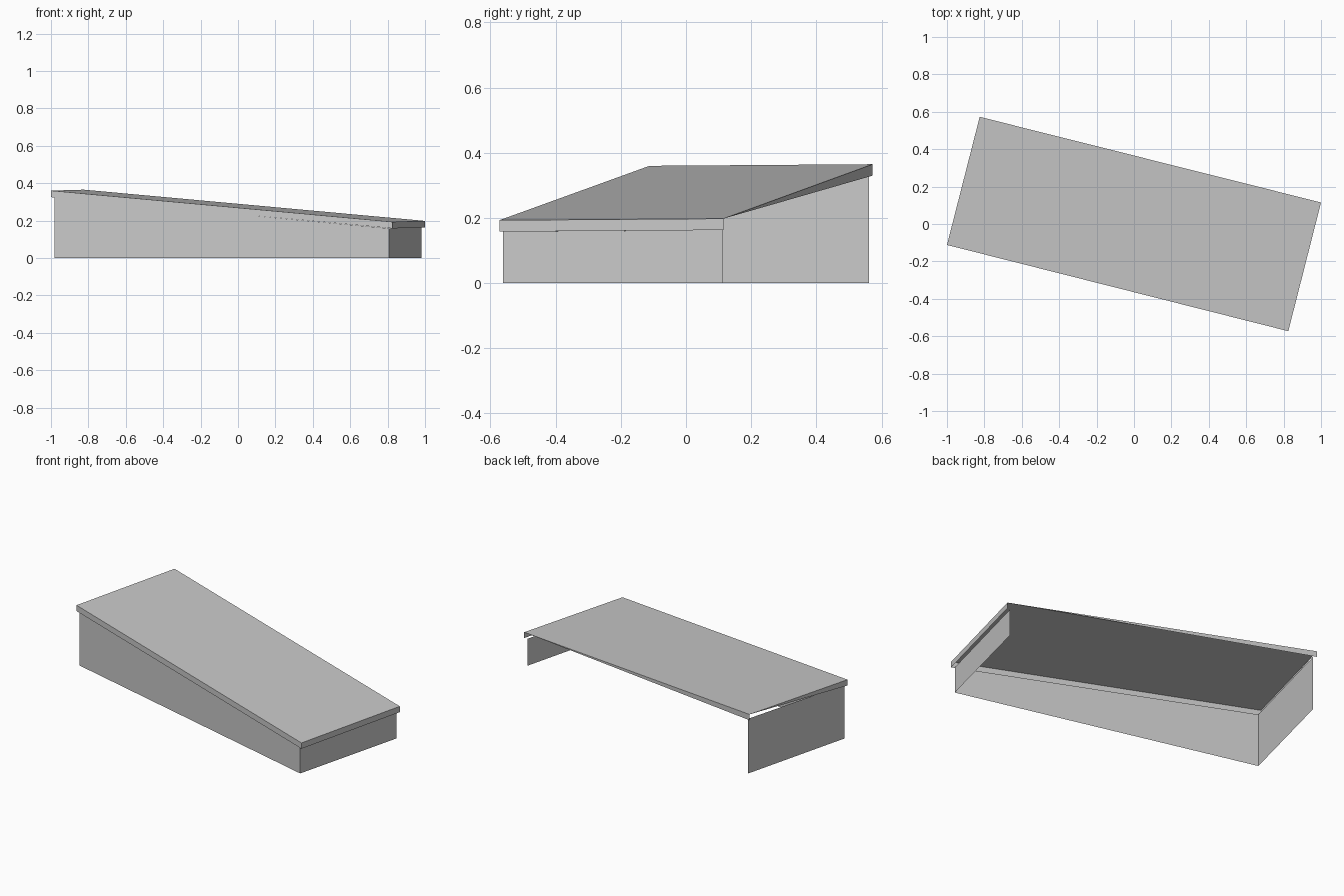
import bpy
import bmesh
from mathutils import Vector

old = bpy.data.objects.get("Cube")
if old:
    bpy.data.objects.remove(old, do_unlink=True)

GREY = (0.58, 0.58, 0.58, 1)
mat = bpy.data.materials.new("plain grey")
mat.use_nodes = True
mat.diffuse_color = GREY
mat.node_tree.nodes["Principled BSDF"].inputs["Base Color"].default_value = GREY

LIP = Vector((0, 0, 0.035))
INSET = 0.98

# Roof corners: high front, low front, low back, high back
HF, LF, LB, HB = [Vector(p) for p in (
    (-1, -0.112, 0.36), (0.825, -0.573, 0.193),
    (1, 0.115, 0.198), (-0.825, 0.573, 0.365))]


def sheet(name, *polygons):
    """Make one object from flat polygons."""
    bm = bmesh.new()
    for points in polygons:
        bm.faces.new([bm.verts.new(p) for p in points])
    bmesh.ops.remove_doubles(bm, verts=bm.verts, dist=0.0005)
    mesh = bpy.data.meshes.new(name)
    bm.to_mesh(mesh)
    bm.free()
    mesh.materials.append(mat)
    obj = bpy.data.objects.new(name, mesh)
    bpy.context.collection.objects.link(obj)


def wall(name, a, b):
    """Upright sheet from the ground to the bottom of the roof lip."""
    top = [Vector((p.x * INSET, p.y * INSET, p.z - LIP.z)) for p in (a, b)]
    foot = [Vector((p.x, p.y, 0)) for p in top]
    sheet(name, (foot[0], foot[1], top[1], top[0]))


# Sloping roof with its folded lips; the back and high lips taper to a point
sheet("roof_panel", (HF, LF, LB, HB))
sheet("front_lip", (HF - LIP, LF - LIP, LF, HF))
sheet("low_end_lip", (LF - LIP, LB - LIP, LB, LF))
sheet("back_lip", (LB, HB - LIP, HB))
sheet("high_end_lip", (HB, HF - LIP, HF))

# Three walls, open at the back
wall("front_wall", HF, LF)
wall("low_end_wall", LF, LB)
wall("high_end_wall", HB, HF)
